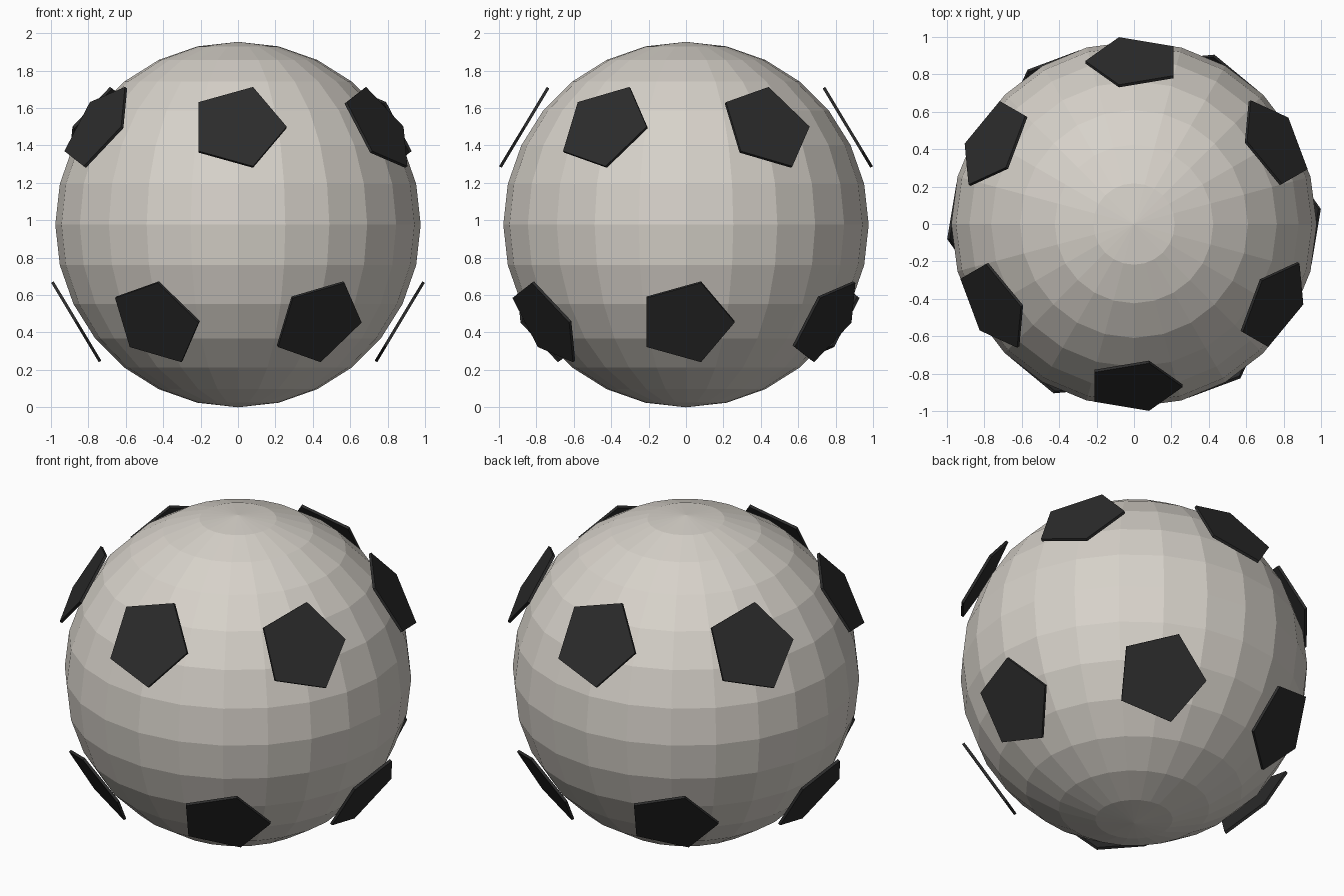
import bpy
import math
from mathutils import Matrix, Vector

if "Cube" in bpy.data.objects:
    bpy.data.objects.remove(bpy.data.objects["Cube"])

RADIUS = 0.977        # ball radius
PATCH_DIST = 1.009    # distance of patch centres from the ball centre
PATCH_RADIUS = 0.26
PATCH_THICK = 0.016
ELEVATION = math.radians(31)
CENTRE = Vector((0, 0, RADIUS))


def material(name, rgb):
    mat = bpy.data.materials.new(name)
    mat.diffuse_color = (*rgb, 1)
    mat.use_nodes = True
    mat.node_tree.nodes["Principled BSDF"].inputs["Base Color"].default_value = mat.diffuse_color
    return mat


white = material("warm_white", (0.68, 0.645, 0.59))
black = material("soft_black", (0.025, 0.025, 0.025))

# Ball body: faceted sphere
bpy.ops.mesh.primitive_uv_sphere_add(segments=24, ring_count=14, radius=RADIUS, location=CENTRE)
ball = bpy.context.object
ball.name = "ball_body"
ball.data.materials.append(white)


# Pentagon plate floating tangent to the ball, one corner pointing east
def add_patch(name, azimuth, elevation):
    ca, sa = math.cos(azimuth), math.sin(azimuth)
    ce, se = math.cos(elevation), math.sin(elevation)
    out = Vector((ca * ce, sa * ce, se))
    east = Vector((-sa, ca, 0))
    up = out.cross(east)
    bpy.ops.mesh.primitive_cylinder_add(vertices=5, radius=PATCH_RADIUS, depth=PATCH_THICK)
    patch = bpy.context.object
    patch.name = name
    # Cylinder's first corner lies on local +y
    rot = Matrix((-up, east, out)).transposed().to_4x4()
    patch.matrix_world = Matrix.Translation(CENTRE + out * PATCH_DIST) @ rot
    patch.data.materials.append(black)


# Two staggered rows of six patches
for i in range(6):
    add_patch(f"upper_patch_{i + 1}", math.radians(30 + 60 * i), ELEVATION)
    add_patch(f"lower_patch_{i + 1}", math.radians(60 * i), -ELEVATION)
